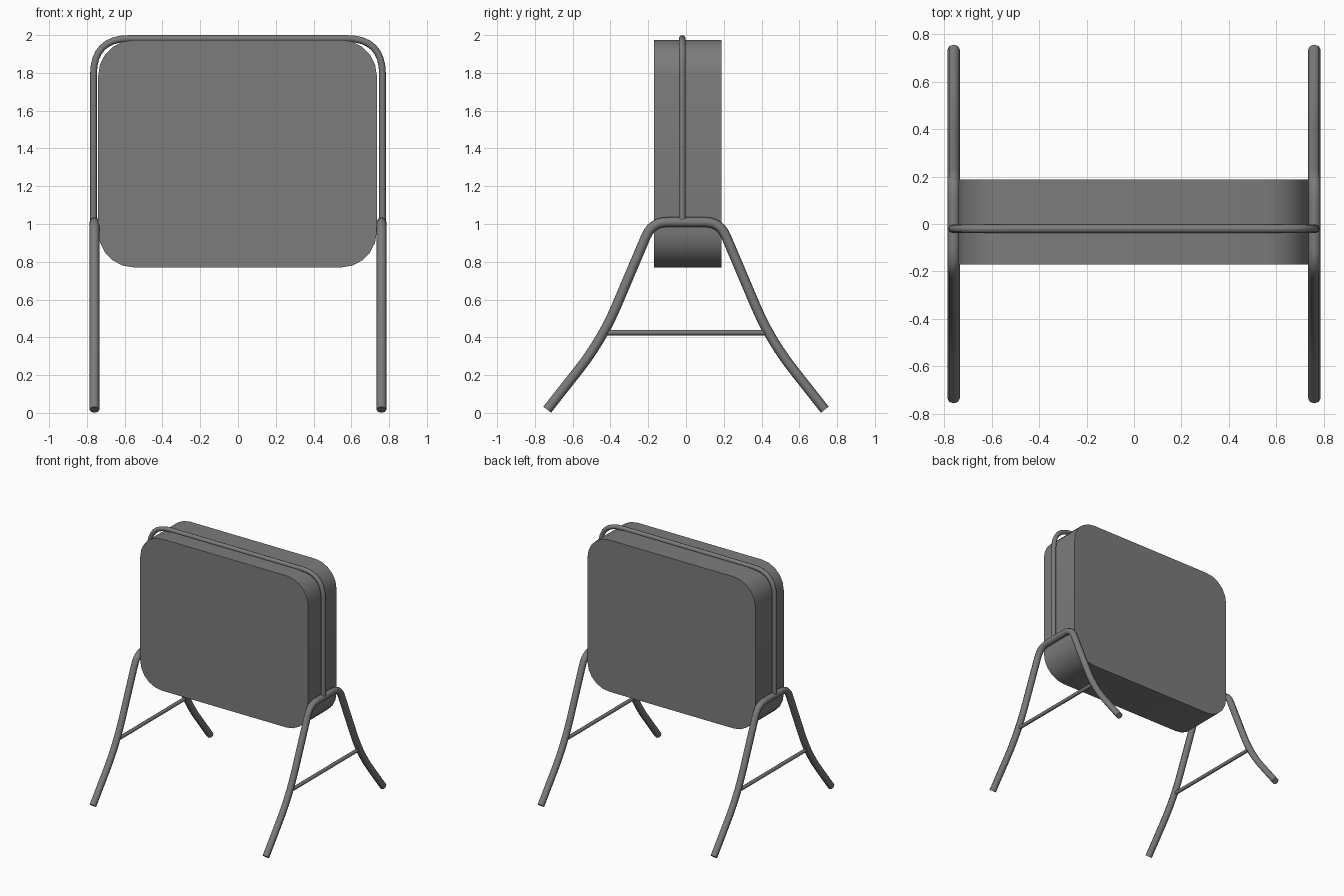
import bpy, bmesh, math
from mathutils import Vector

cube = bpy.data.objects.get("Cube")
if cube:
    bpy.data.objects.remove(cube, do_unlink=True)

GREY = (0.2, 0.2, 0.2, 1)
grey = bpy.data.materials.new("grey metal")
grey.use_nodes = True
grey.diffuse_color = GREY
grey.node_tree.nodes["Principled BSDF"].inputs["Base Color"].default_value = GREY


def round_path(points, fillets, steps=6):
    """Replace each inner corner of an open path with a smooth bend."""
    pts = [Vector(p) for p in points]
    path = [pts[0]]
    for before, corner, after, size in zip(pts, pts[1:], pts[2:], fillets):
        a = corner + (before - corner).normalized() * size
        b = corner + (after - corner).normalized() * size
        for i in range(steps + 1):
            t = i / steps
            path.append(a * (1 - t) ** 2 + corner * 2 * t * (1 - t) + b * t * t)
    return path + [pts[-1]]


def finish(obj):
    bpy.ops.object.select_all(action="DESELECT")
    obj.select_set(True)
    bpy.context.view_layer.objects.active = obj
    if obj.type == "CURVE":
        bpy.ops.object.convert(target="MESH")
    bpy.ops.object.shade_smooth_by_angle(angle=math.radians(50))


def tube(name, path, radius):
    curve = bpy.data.curves.new(name, "CURVE")
    curve.dimensions = "3D"
    curve.bevel_depth = radius
    curve.bevel_resolution = 2
    curve.use_fill_caps = True
    spline = curve.splines.new("POLY")
    spline.points.add(len(path) - 1)
    for point, co in zip(spline.points, path):
        point.co = (*co, 1)
    curve.materials.append(grey)
    obj = bpy.data.objects.new(name, curve)
    bpy.context.collection.objects.link(obj)
    finish(obj)


def panel(name, x0, x1, y0, y1, z0, z1, radius, steps=5):
    """Upright slab with rounded corners."""
    bm = bmesh.new()
    corners = [(x1 - radius, z1 - radius), (x0 + radius, z1 - radius),
               (x0 + radius, z0 + radius), (x1 - radius, z0 + radius)]
    ring = []
    for quarter, (cx, cz) in enumerate(corners):
        for i in range(steps + 1):
            a = (quarter + i / steps) * math.pi / 2
            ring.append(bm.verts.new((cx + radius * math.cos(a), y0,
                                      cz + radius * math.sin(a))))
    face = bm.faces.new(ring)
    moved = bmesh.ops.extrude_face_region(bm, geom=[face], use_keep_orig=True)
    verts = [v for v in moved["geom"] if isinstance(v, bmesh.types.BMVert)]
    bmesh.ops.translate(bm, verts=verts, vec=(0, y1 - y0, 0))
    bmesh.ops.recalc_face_normals(bm, faces=bm.faces)
    mesh = bpy.data.meshes.new(name)
    bm.to_mesh(mesh)
    bm.free()
    mesh.materials.append(grey)
    obj = bpy.data.objects.new(name, mesh)
    bpy.context.collection.objects.link(obj)
    finish(obj)


# Sign body
panel("sign_box", -0.74, 0.735, -0.17, 0.187, 0.77, 1.975, 0.19)

# Hoop around the sign
hoop = [(-0.765, -0.02, 1.01), (-0.765, -0.02, 1.982),
        (0.765, -0.02, 1.982), (0.765, -0.02, 1.01)]
tube("hoop_frame", round_path(hoop, (0.19, 0.19), 8), 0.018)

# Splayed legs with a brace on each side
half = [(-0.735, 0.017), (-0.445, 0.385), (-0.18, 1.01)]
outline = half + [(-y, z) for y, z in reversed(half)]
for side, x in (("right", -0.76), ("left", 0.76)):
    leg = [(x, y, z) for y, z in outline]
    tube(side + "_leg", round_path(leg, (0.2, 0.08, 0.08, 0.2)), 0.026)
    tube(side + "_brace", [(x, -0.43, 0.425), (x, 0.43, 0.425)], 0.014)
